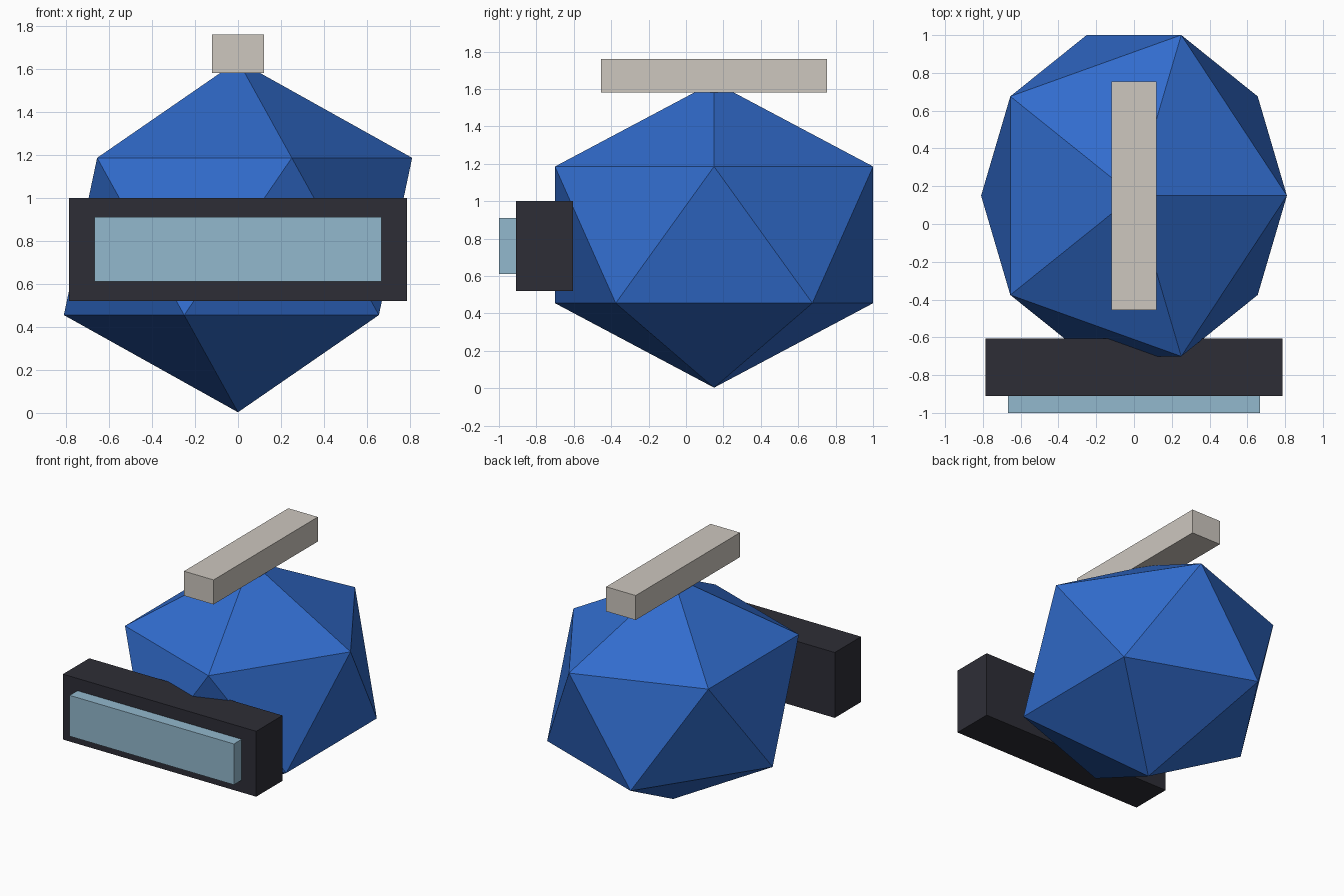
import bpy
from mathutils import Matrix, Vector

cube = bpy.data.objects.get("Cube")
if cube:
    bpy.data.objects.remove(cube, do_unlink=True)


def material(name, rgb):
    mat = bpy.data.materials.new(name)
    mat.use_nodes = True
    mat.diffuse_color = (*rgb, 1)
    mat.node_tree.nodes["Principled BSDF"].inputs["Base Color"].default_value = (*rgb, 1)
    return mat


def finish(name, mat, size, centre):
    """Bake size into the active mesh, place it and colour it."""
    obj = bpy.context.object
    obj.name = obj.data.name = name
    obj.data.transform(Matrix.Diagonal((*size, 1)))
    obj.location = centre
    obj.data.materials.append(mat)
    return obj


def box(name, mat, low, high):
    low, high = Vector(low), Vector(high)
    bpy.ops.mesh.primitive_cube_add(size=1, location=(0, 0, 0))
    return finish(name, mat, high - low, (low + high) / 2)


blue = material("blue", (0.031, 0.15, 0.61))
charcoal = material("charcoal", (0.027, 0.027, 0.037))
pale_blue = material("pale blue glass", (0.29, 0.48, 0.61))
stone = material("warm grey", (0.61, 0.57, 0.52))

# Faceted shell: a stretched icosahedron
bpy.ops.mesh.primitive_ico_sphere_add(subdivisions=1, radius=1, location=(0, 0, 0))
finish("helmet_shell", blue, (0.905, 1.0, 0.817), (0, 0.15, 0.82))

# Visor frame with its protruding glass
box("visor_frame", charcoal, (-0.785, -0.91, 0.52), (0.785, -0.605, 1.0))
box("visor_glass", pale_blue, (-0.667, -1.0, 0.61), (0.667, -0.85, 0.91))

# Crest bar along the top
box("crest_bar", stone, (-0.12, -0.455, 1.58), (0.12, 0.755, 1.76))
